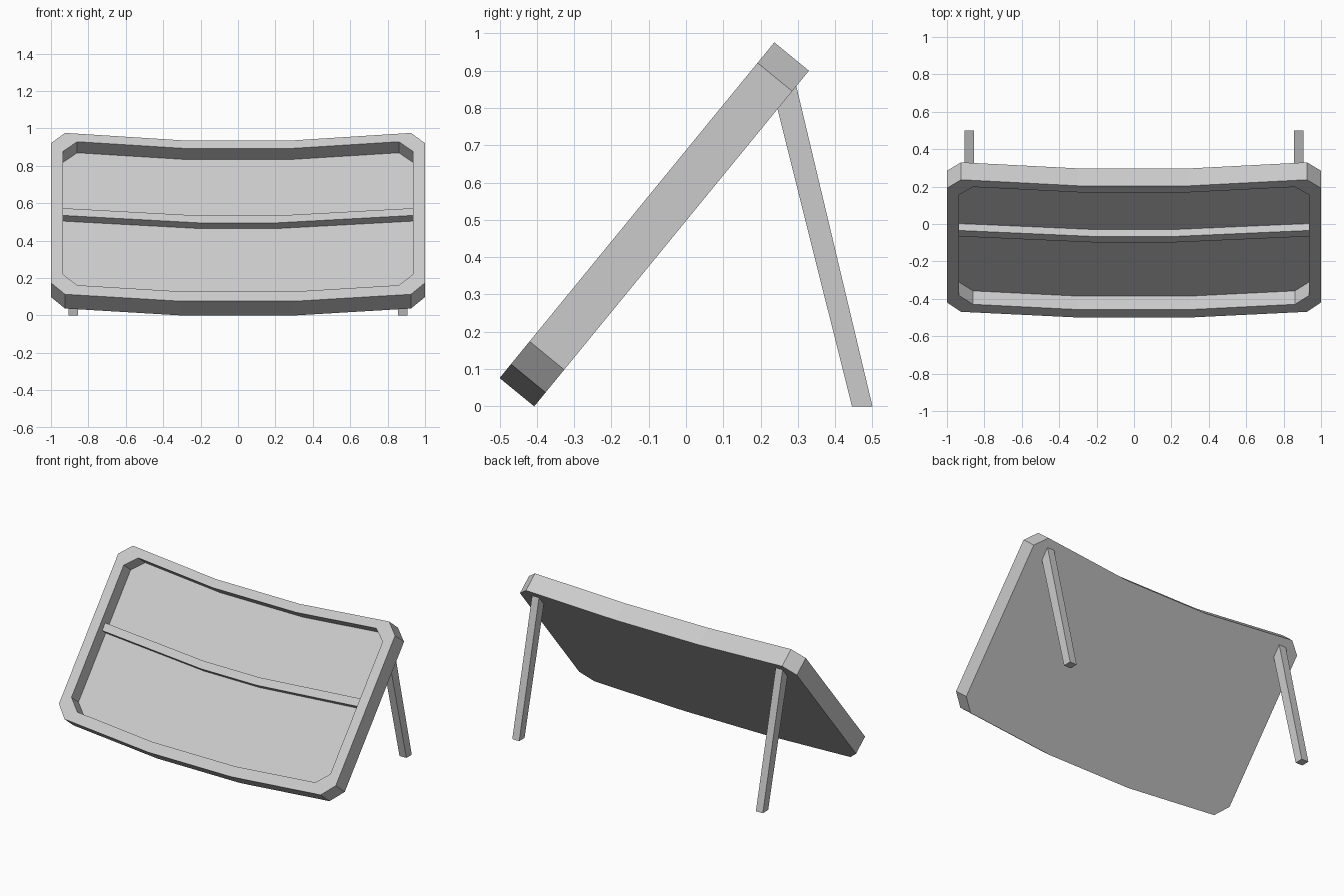
import bpy
import bmesh
import math

cube = bpy.data.objects.get("Cube")
if cube:
    bpy.data.objects.remove(cube, do_unlink=True)

GREY = (0.6, 0.6, 0.6, 1.0)
grey = bpy.data.materials.new("light grey")
grey.use_nodes = True
grey.diffuse_color = GREY
grey.node_tree.nodes["Principled BSDF"].inputs["Base Color"].default_value = GREY

TILT = math.radians(50.7)
THICK, FLOOR = 0.12, 0.027


def finish(name, bm):
    bmesh.ops.recalc_face_normals(bm, faces=bm.faces[:])
    mesh = bpy.data.meshes.new(name)
    bm.to_mesh(mesh)
    bm.free()
    mesh.materials.append(grey)
    obj = bpy.data.objects.new(name, mesh)
    bpy.context.collection.objects.link(obj)
    return obj


def lean(obj):
    # Tip a part back so that its lower rear edge rests on the floor
    obj.rotation_euler.x = TILT
    obj.location.y = -0.407


def mirrored(half):
    # Close an outline given by its +x half
    return half + [(-x, y) for x, y in reversed(half)]


def ring(bm, outline, z):
    return [bm.verts.new((x, y, z)) for x, y in outline]


def bridge(bm, a, b):
    n = len(a)
    for i in range(n):
        j = (i + 1) % n
        bm.faces.new((a[i], a[j], b[j], b[i]))


# Tray: curved slab with chamfered corners and a sunken floor
outer = mirrored([(0.3, 0.0), (0.925, 0.048), (1.0, 0.127),
                  (1.0, 1.092), (0.925, 1.163), (0.3, 1.112)])
inner = mirrored([(0.3, 0.067), (0.86, 0.111), (0.935, 0.185),
                  (0.935, 1.036), (0.86, 1.102), (0.3, 1.057)])
bm = bmesh.new()
back = ring(bm, outer, 0)
rim_out = ring(bm, outer, THICK)
rim_in = ring(bm, inner, THICK)
floor = ring(bm, inner, FLOOR)
for a, b in ((back, rim_out), (rim_out, rim_in), (rim_in, floor)):
    bridge(bm, a, b)
bm.faces.new(back)
bm.faces.new(floor)
lean(finish("tray", bm))

# Ledge across the middle of the tray
bar = mirrored([(0.2, 0.578), (0.94, 0.63), (0.94, 0.68), (0.2, 0.628)])
bm = bmesh.new()
low, high = ring(bm, bar, FLOOR - 0.005), ring(bm, bar, 0.075)
bridge(bm, low, high)
bm.faces.new(low)
bm.faces.new(high)
lean(finish("middle_ledge", bm))

# Two rear legs
side = [(0.445, 0.0), (0.5, 0.0), (0.295, 0.862), (0.243, 0.806)]
for name, x in (("left_leg", 0.88), ("right_leg", -0.88)):
    bm = bmesh.new()
    ends = [[bm.verts.new((x + dx, y, z)) for y, z in side]
            for dx in (-0.025, 0.025)]
    bridge(bm, *ends)
    for end in ends:
        bm.faces.new(end)
    finish(name, bm)
